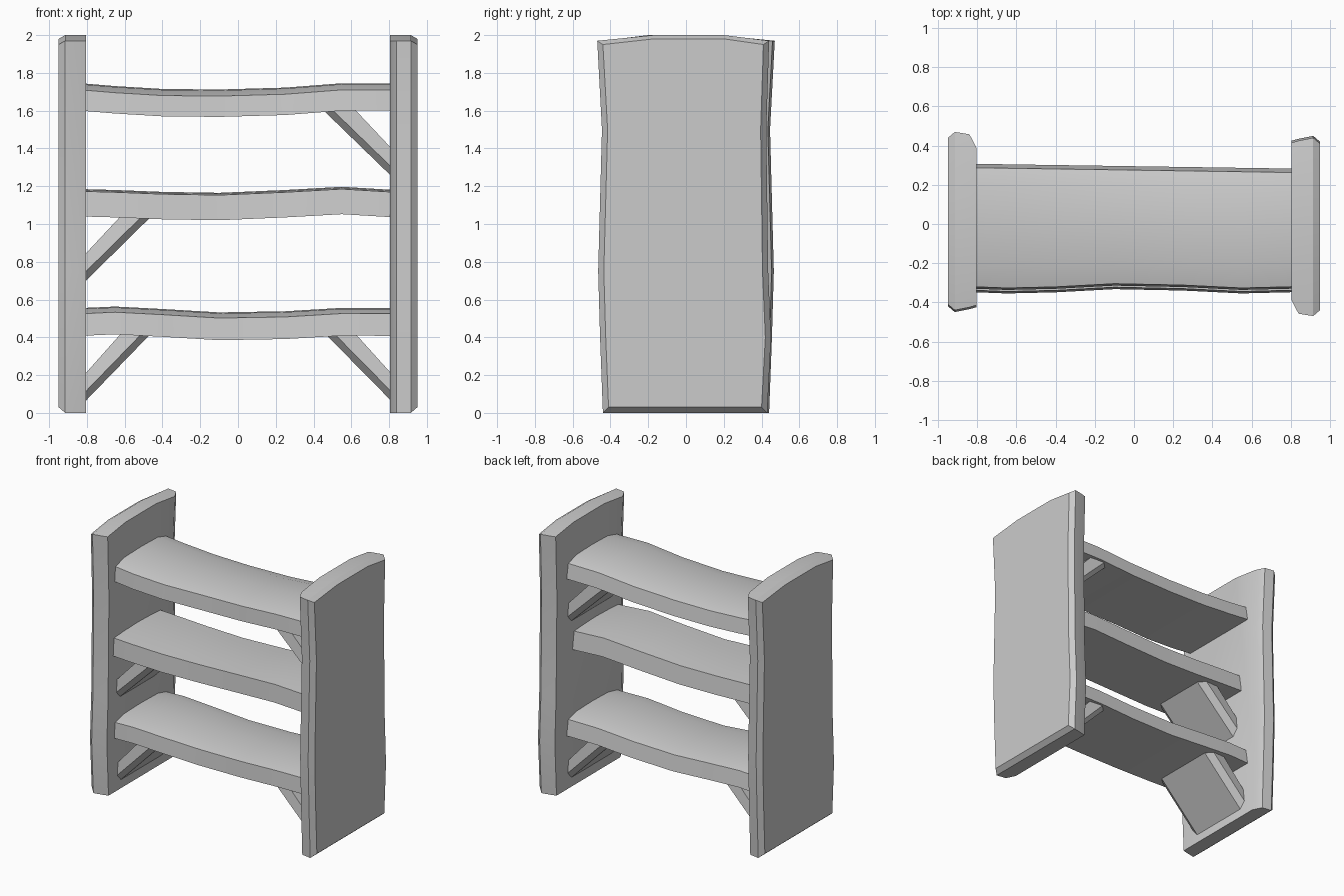
import bpy, math
from mathutils import Vector

if "Cube" in bpy.data.objects:
    bpy.data.objects.remove(bpy.data.objects["Cube"])


def loft(name, rings):
    """Join equal-length rings of points into a closed solid."""
    n = len(rings[0])
    verts = [p for r in rings for p in r]
    faces = [tuple(range(n)), tuple(reversed(range(len(verts) - n, len(verts))))]
    for k in range(len(rings) - 1):
        a, b = k * n, (k + 1) * n
        for i in range(n):
            j = (i + 1) % n
            faces.append((a + j, a + i, b + i, b + j))
    mesh = bpy.data.meshes.new(name)
    mesh.from_pydata(verts, [], faces)
    obj = bpy.data.objects.new(name, mesh)
    bpy.context.collection.objects.link(obj)
    bpy.ops.object.select_all(action='DESELECT')
    obj.select_set(True)
    bpy.context.view_layer.objects.active = obj
    # consistent outward normals
    bpy.ops.object.mode_set(mode='EDIT')
    bpy.ops.mesh.select_all(action='SELECT')
    bpy.ops.mesh.normals_make_consistent(inside=False)
    bpy.ops.object.mode_set(mode='OBJECT')
    bpy.ops.object.shade_smooth_by_angle(angle=math.radians(28))
    return obj


# side panels: one wobbly outline, the second is turned half round
front = [(-.44, 0), (-.455, .4), (-.465, .75), (-.445, 1.5), (-.47, 1.97)]
crown = [(-.17, 2), (.2, 2)]
back = [(.44, 1.97), (.425, 1.5), (.435, .75), (.45, .4), (.43, 0)]


def panel_ring(x, df, db, dt, dbot):
    ring = [(x, y + df, z + (dbot if z == 0 else -dt if z > 1.9 else 0)) for y, z in front]
    ring += [(x, y, z - dt) for y, z in crown]
    ring += [(x, y - db, z + (dbot if z == 0 else -dt if z > 1.9 else 0)) for y, z in back]
    return ring


def side_panel(name, turn):
    rings = [panel_ring(.805, .08, .025, 0, 0), panel_ring(.84, .012, .015, 0, 0),
             panel_ring(.915, 0, 0, 0, 0), panel_ring(.95, .03, .03, .02, .03)]
    loft(name, rings).rotation_euler.z = turn


side_panel("right_side_panel", 0)
side_panel("left_side_panel", math.pi)

# shelves: sagging boards
xs = [-.83, -.65, -.4, -.1, .25, .55, .83]


def shelf(name, tops, thick, y0, y1, drop):
    rings = []
    for x, t in zip(xs, tops):
        w = .012 * math.cos(x * 5.2)
        yf, yb, b = y0 + w, y1 - .015 * x, t - thick
        rings.append([(x, yf, b), (x, yf + .01, t - drop), (x, yf + .12, t - .005),
                      (x, (yf + yb) / 2, t), (x, yb - .12, t - .005),
                      (x, yb - .02, t - drop), (x, yb, b)])
    loft(name, rings)


shelf("top_shelf", [1.745, 1.73, 1.715, 1.712, 1.722, 1.745, 1.745], .145, -.325, .295, .035)
shelf("middle_shelf", [1.185, 1.18, 1.17, 1.165, 1.18, 1.197, 1.18], .145, -.343, .225, .012)
shelf("bottom_shelf", [.555, .563, .55, .532, .538, .556, .555], .147, -.33, .295, .03)


# braces: diagonal boards with chamfered lower edges
def brace(name, side, zs, low, thick, y0, y1):
    # zs is the shelf underside, low the point where the lower face meets the panel
    a, b = Vector((.48, 0, zs)), Vector((.805, 0, low))
    d = (b - a).normalized()
    n = Vector((-d.z, 0, d.x))
    a, b = a - d * .05, b + d * .03
    c = .035
    profile = [(y0 + .045, 0), (y0, c), (y0 + .01, thick), (y1 - .01, thick), (y1, c), (y1 - .045, 0)]
    rings = []
    for p in (a, b):
        ring = []
        for y, h in profile:
            q = p + n * h
            ring.append((side * min(q.x, .88), y, q.z))
        rings.append(ring)
    loft(name, rings)


brace("lower_right_brace", 1, .40, .07, .12, -.30, .27)
brace("lower_left_brace", -1, .40, .065, .12, -.30, .27)
brace("middle_left_brace", -1, 1.02, .70, .12, -.31, .19)
brace("upper_right_brace", 1, 1.575, 1.26, .125, -.29, .27)
